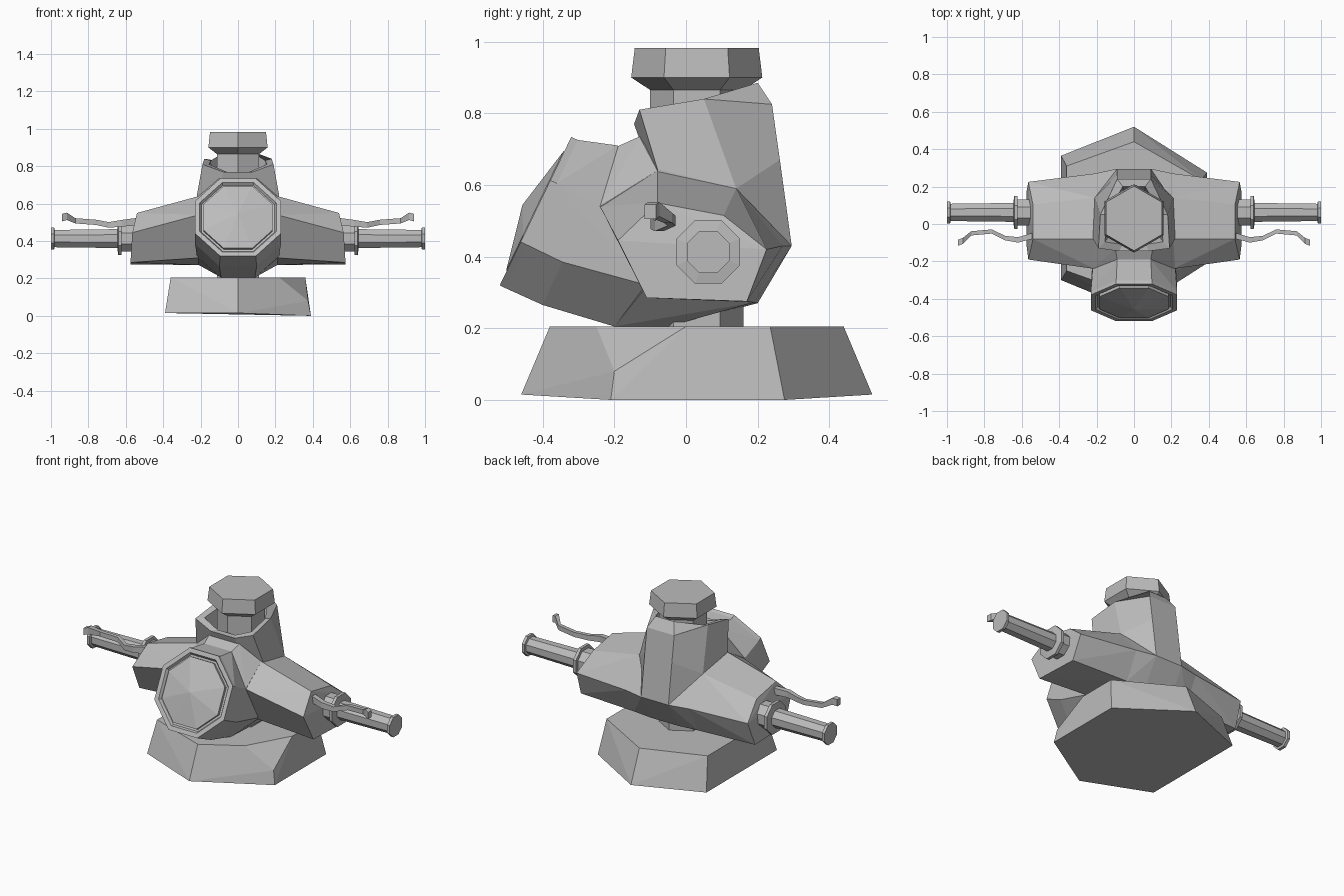
import bpy, bmesh, math
from mathutils import Vector, Matrix

if "Cube" in bpy.data.objects:
    bpy.data.objects.remove(bpy.data.objects["Cube"])

grey = bpy.data.materials.new("plain grey")
grey.use_nodes = True
grey.diffuse_color = (0.5, 0.5, 0.5, 1)
grey.node_tree.nodes["Principled BSDF"].inputs["Base Color"].default_value = (0.5, 0.5, 0.5, 1)


def finish(name, bm):
    bmesh.ops.recalc_face_normals(bm, faces=bm.faces)
    mesh = bpy.data.meshes.new(name)
    bm.to_mesh(mesh)
    bm.free()
    mesh.materials.append(grey)
    obj = bpy.data.objects.new(name, mesh)
    bpy.context.collection.objects.link(obj)
    return obj


def hull(name, points):
    """Faceted convex block around a few corner points."""
    bm = bmesh.new()
    for p in points:
        bm.verts.new(p)
    res = bmesh.ops.convex_hull(bm, input=bm.verts)
    spare = {v for v in res["geom_interior"] + res["geom_unused"] if isinstance(v, bmesh.types.BMVert)}
    bmesh.ops.delete(bm, geom=list(spare), context="VERTS")
    bmesh.ops.dissolve_limit(bm, angle_limit=math.radians(3), verts=bm.verts, edges=bm.edges)
    return finish(name, bm)


def loft(name, rings):
    """Skin through matching rings, with both ends capped."""
    bm = bmesh.new()
    rows = [[bm.verts.new(p) for p in ring] for ring in rings]
    for a, b in zip(rows, rows[1:]):
        for i in range(len(a)):
            j = (i + 1) % len(a)
            bm.faces.new((a[i], a[j], b[j], b[i]))
    bm.faces.new(rows[0])
    bm.faces.new(rows[-1])
    return finish(name, bm)


def lathe(name, profile, sides, centre, axis, up, turn=0.0):
    """Turned part: profile of (radius, distance along axis)."""
    axis, up = Vector(axis).normalized(), Vector(up).normalized()
    side = axis.cross(up)
    rings = []
    for r, h in profile:
        ring = []
        for i in range(sides):
            a = 2 * math.pi * (i + turn) / sides
            ring.append(Vector(centre) + axis * h + r * (up * math.cos(a) + side * math.sin(a)))
        rings.append(ring)
    return loft(name, rings)


def both(points):
    return [(s * x, y, z) for x, y, z in points for s in (1, -1)]


# Base: skewed hexagonal plinth with one chipped corner
hull("base", [
    (0, 0.52, 0.015), (0.39, 0.275, 0.0), (0.39, -0.21, 0.0),
    (0, -0.46, 0.015), (-0.39, -0.3, 0.015), (-0.39, 0.365, 0.015),
    (0, 0.44, 0.205), (0.36, 0.235, 0.205), (0.36, 0, 0.205), (0.375, -0.2, 0.08),
    (0.22, -0.25, 0.205), (0, -0.38, 0.205), (-0.36, -0.25, 0.205), (-0.36, 0.31, 0.205)])

# Column and hexagonal cap
lathe("column", [(0.13, 0.19), (0.13, 0.88)], 6, (0, 0.03, 0), (0, 0, 1), (0, 1, 0))
lathe("cap", [(0.13, 0.865), (0.183, 0.9), (0.173, 0.982)], 6, (0, 0.03, 0), (0, 0, 1), (0, 1, 0))

# Central housing and the two tapering arms share a root section (y, z)
root = [(-0.24, 0.54), (-0.115, 0.31), (0.19, 0.272), (0.27, 0.43), (0.14, 0.59), (-0.08, 0.64)]
tip = [(0.565, -0.19, 0.445), (0.575, -0.11, 0.285), (0.575, 0.17, 0.275),
       (0.565, 0.225, 0.42), (0.54, 0.105, 0.515), (0.54, -0.08, 0.55)]
hull("housing", both([(0.21, y, z) for y, z in root])
     + both([(0.09, 0.295, 0.43), (0.09, 0.2, 0.27), (0.09, -0.05, 0.205), (0.09, -0.2, 0.205)]))
for s, label in ((1, "left"), (-1, "right")):
    hull(label + "_arm", [(s * 0.21, y, z) for y, z in root] + [(s * x, y, z) for x, y, z in tip])

# Tower: open collar around the column, raised at the back
halves = [
    [(0.1, -0.05, 0.5), (0.21, -0.06, 0.5), (0.21, 0.14, 0.45), (0.09, 0.295, 0.43)],
    [(0.1, -0.1, 0.645), (0.22, -0.08, 0.645), (0.21, 0.14, 0.59), (0.09, 0.262, 0.67)],
    [(0.08, -0.145, 0.77), (0.19, -0.13, 0.81), (0.18, 0.05, 0.84), (0.09, 0.24, 0.825)],
    [(0.06, -0.11, 0.77), (0.155, -0.095, 0.81), (0.145, 0.05, 0.83), (0.06, 0.2, 0.885)],
    [(0.06, -0.08, 0.7), (0.13, -0.06, 0.7), (0.13, 0.05, 0.7), (0.06, 0.16, 0.7)]]
loft("tower", [h + [(-x, y, z) for x, y, z in reversed(h)] for h in halves])

# Headlamp: octagonal rim on a tilted plane, with a shell running back
centre, up = Vector((0, -0.42, 0.527)), Vector((0, 0.2, 0.415)).normalized()
forward = Vector((0, -up.z, up.y))
corners = []
for i in range(8):
    a = math.radians(22.5 + 45 * i)
    corners.append(centre - forward * 0.02 + 0.249 * (up * math.cos(a) + Vector((1, 0, 0)) * math.sin(a)))
hull("headlamp_shell", corners + both([
    (0.09, -0.19, 0.71), (0.22, -0.24, 0.54), (0.23, -0.345, 0.385), (0.22, -0.115, 0.322),
    (0.1, -0.4, 0.265), (0.09, -0.2, 0.205), (0.09, -0.05, 0.205)]))
hull("headlamp_bridge", both([
    (0.09, -0.19, 0.708), (0.1, -0.13, 0.735), (0.22, -0.24, 0.54), (0.21, -0.08, 0.64),
    (0.09, 0, 0.7), (0.2, 0, 0.5)]))
lathe("headlamp_rim", [(0.249, -0.021), (0.249, 0), (0.222, 0), (0.212, -0.014), (0.2, -0.014),
                       (0.2, 0.002), (0.002, 0.04)], 8, centre, forward, up, 0.5)

# Collars, grips and brake levers
lever = [(0.53, -0.06, 0.505, 0.02), (0.62, -0.085, 0.495, 0.018), (0.69, -0.075, 0.486, 0.015),
         (0.76, -0.04, 0.5, 0.014), (0.87, -0.05, 0.508, 0.014), (0.915, -0.09, 0.532, 0.02),
         (0.94, -0.1, 0.525, 0.02)]
for s, label in ((1, "left"), (-1, "right")):
    hub, out = (0, 0.062, 0.413), (s, 0, 0)
    lathe(label + "_collar", [(0.075, 0.53), (0.075, 0.622), (0.096, 0.622), (0.096, 0.64),
                              (0.06, 0.645)], 8, hub, out, (0, 0, 1), 0.5)
    lathe(label + "_grip", [(0.055, 0.62), (0.05, 0.98), (0.064, 0.983), (0.064, 1.0)],
          8, hub, out, (0, 0, 1), 0.5)
    loft(label + "_lever", [
        [(s * x, y + dy * w * 0.8, z + dz * w) for dy, dz in ((-1, -1), (1, -1), (1, 1), (-1, 1))]
        for x, y, z, w in lever])
